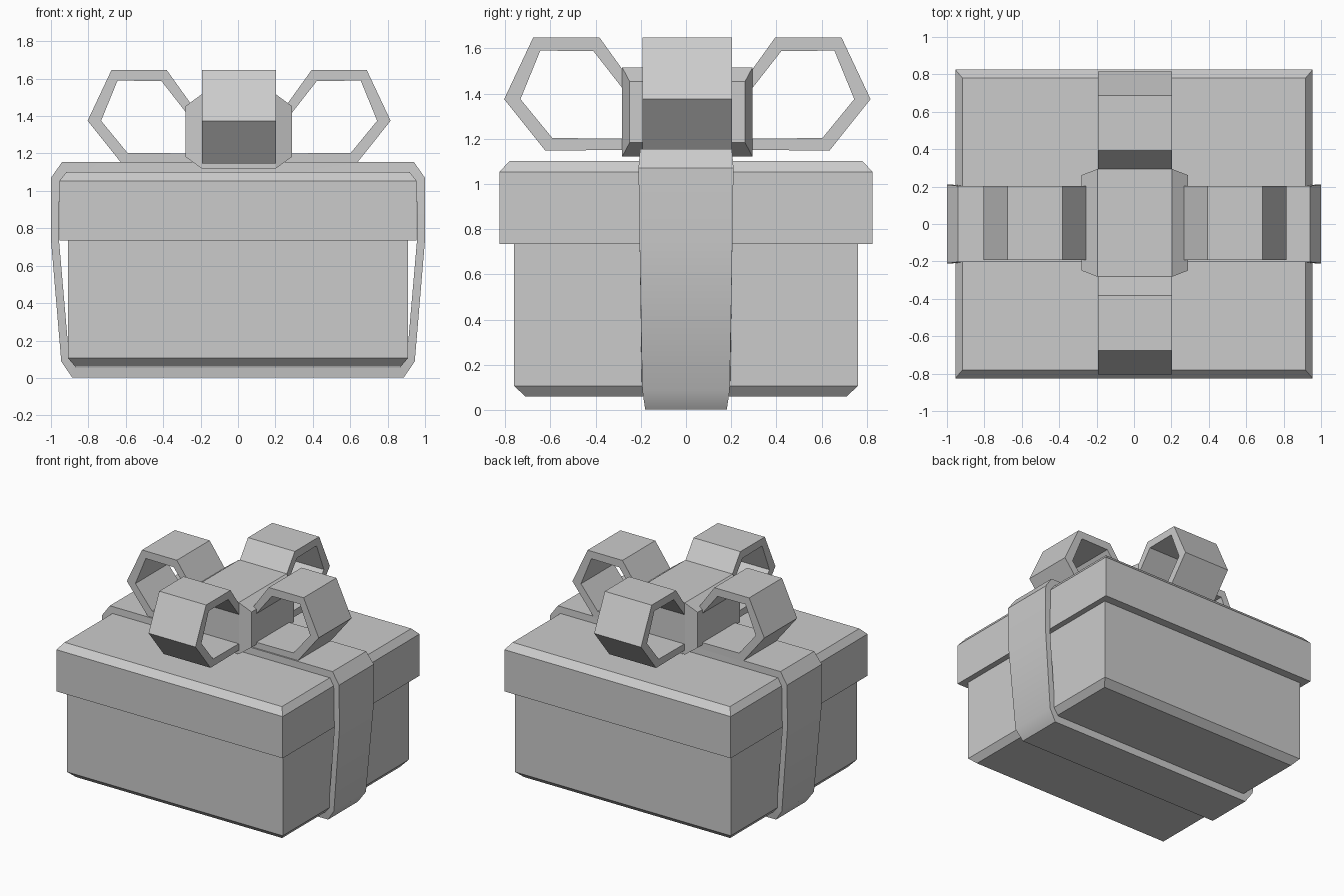
import bpy, bmesh, math
from mathutils import Vector, Matrix

cube = bpy.data.objects.get("Cube")
if cube:
    bpy.data.objects.remove(cube, do_unlink=True)

grey = bpy.data.materials.new("plain grey")
grey.use_nodes = True
grey.diffuse_color = (0.6, 0.6, 0.6, 1)
grey.node_tree.nodes["Principled BSDF"].inputs["Base Color"].default_value = (0.6, 0.6, 0.6, 1)


def finish(name, bm, smooth_angle=None):
    bmesh.ops.recalc_face_normals(bm, faces=bm.faces)
    mesh = bpy.data.meshes.new(name)
    bm.to_mesh(mesh)
    bm.free()
    mesh.materials.append(grey)
    obj = bpy.data.objects.new(name, mesh)
    bpy.context.collection.objects.link(obj)
    if smooth_angle:
        bpy.ops.object.select_all(action='DESELECT')
        obj.select_set(True)
        bpy.context.view_layer.objects.active = obj
        bpy.ops.object.shade_smooth_by_angle(angle=math.radians(smooth_angle))
    return obj


def stacked_box(name, layers, matrix=Matrix()):
    """Closed solid through rectangles given as (half x, half y, height)."""
    bm = bmesh.new()
    loops = [[bm.verts.new((sx * hx, sy * hy, z))
              for sx, sy in ((-1, -1), (1, -1), (1, 1), (-1, 1))]
             for hx, hy, z in layers]
    for low, high in zip(loops, loops[1:]):
        for i in range(4):
            j = (i + 1) % 4
            bm.faces.new((low[i], low[j], high[j], high[i]))
    bm.faces.new(loops[0])
    bm.faces.new(loops[-1])
    bm.transform(matrix)
    return finish(name, bm)


def ribbon(name, outer, inner, half_width, matrix=Matrix(), smooth_angle=None):
    """Thick closed strip in the xz plane; half_width is a function of height."""
    bm = bmesh.new()
    rings = []
    for path in (outer, inner):
        for side in (-1, 1):
            rings.append([bm.verts.new((x, side * half_width(z), z)) for x, z in path])
    out_a, out_b, in_a, in_b = rings
    for first, second in ((out_a, out_b), (out_b, in_b), (in_b, in_a), (in_a, out_a)):
        for i in range(len(first)):
            j = (i + 1) % len(first)
            bm.faces.new((first[i], first[j], second[j], second[i]))
    bm.transform(matrix)
    return finish(name, bm, smooth_angle)


def mirrored(path):
    return path + [(-x, z) for x, z in reversed(path)]


# Box and lid
stacked_box("box_body", [(0.87, 0.71, 0.06), (0.91, 0.76, 0.107), (0.91, 0.76, 0.75)])
stacked_box("box_lid", [(0.955, 0.825, 0.735), (0.955, 0.825, 1.053), (0.917, 0.78, 1.102)])

# Ribbon wrapped around the box, a little narrower towards the base
band_outer = mirrored([(0.887, 0.003), (0.945, 0.088), (1.0, 0.74), (1.0, 1.07), (0.94, 1.155)])
band_inner = mirrored([(0.865, 0.055), (0.903, 0.11), (0.957, 0.735), (0.955, 1.053), (0.917, 1.1)])


def band_width(z):
    if z > 1.08:
        return 0.203
    return 0.18 + 0.15 * z if z < 0.1 else 0.194 + 0.015 * z


ribbon("ribbon_band", band_outer, band_inner, band_width, smooth_angle=32)

# Four bow loops around the knot
loop_outer = [(0.2, 1.385), (0.388, 1.647), (0.682, 1.647), (0.81, 1.375), (0.628, 1.147), (0.2, 1.152)]
loop_inner = [(0.2, 1.312), (0.415, 1.587), (0.65, 1.59), (0.738, 1.375), (0.597, 1.203), (0.2, 1.2)]
bow_centre = Matrix.Translation((0.006, 0.006, 0))
for i, side in enumerate(("left", "back", "right", "front")):
    ribbon("bow_loop_" + side, loop_outer, loop_inner, lambda z: 0.198,
           bow_centre @ Matrix.Rotation(i * math.pi / 2, 4, 'Z'))

# Knot with chamfered ends, stacked along x
to_x = Matrix.Translation((0.004, 0.006, 1.318)) @ Matrix.Rotation(math.pi / 2, 4, 'Y')
stacked_box("bow_knot", [(0.135, 0.255, -0.285), (0.197, 0.288, -0.2),
                         (0.197, 0.288, 0.2), (0.135, 0.255, 0.285)], to_x)
